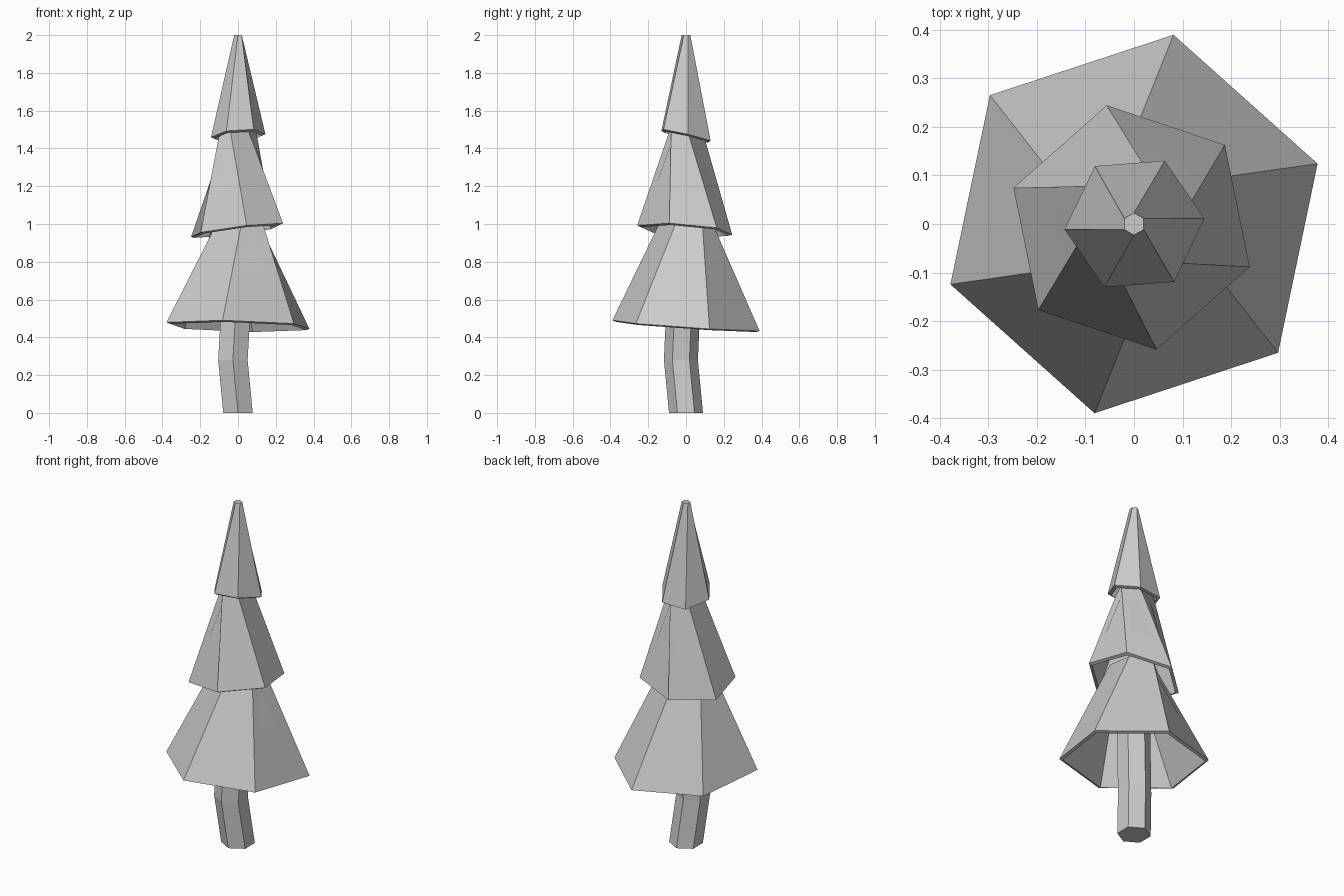
import bpy, bmesh
from math import sin, cos, radians

if "Cube" in bpy.data.objects:
    bpy.data.objects.remove(bpy.data.objects["Cube"])


def ring(r, z, angle, cx=0.0, cy=0.0, sx=0.0, sy=0.0):
    """Six points around (cx, cy); sx and sy tilt the ring's plane."""
    pts = []
    for k in range(6):
        a = radians(angle + 60 * k)
        x, y = cx + r * cos(a), cy + r * sin(a)
        pts.append((x, y, z + sx * x + sy * y))
    return pts


def loft(name, rings, flip=False):
    """Skin a stack of hexagons and cap both ends; flip picks the quad diagonal."""
    bm = bmesh.new()
    loops = [[bm.verts.new(p) for p in pts] for pts in rings]
    for lo, hi in zip(loops, loops[1:]):
        for k in range(6):
            j = (k + 1) % 6
            quad = [lo[k], lo[j], hi[j], hi[k]]
            bm.faces.new(quad[1:] + quad[:1] if flip else quad)
    bm.faces.new(loops[0][::-1])
    bm.faces.new(loops[-1])
    bmesh.ops.recalc_face_normals(bm, faces=bm.faces)
    mesh = bpy.data.meshes.new(name)
    bm.to_mesh(mesh)
    bm.free()
    obj = bpy.data.objects.new(name, mesh)
    bpy.context.collection.objects.link(obj)


def tier(name, center, r, z, angle, tilt, top):
    """Twisted, tilted hollow skirt with a thin wall; top = (radius, height, twist)."""
    cx, cy = center
    sx, sy = tilt
    tr, tz, twist = top
    wall, drop = 0.019, 0.007
    loft(name, [
        ring(max(tr - wall, 0.006), tz - 0.02, angle + twist),
        ring(r - wall, z - drop, angle, cx, cy, sx, sy),
        ring(r, z, angle, cx, cy, sx, sy),
        ring(tr, tz, angle + twist),
    ], flip=twist < 0)


# Bent trunk
loft("trunk", [
    ring(0.09, 0.0, 30),
    ring(0.09, 0.28, 30, -0.027, -0.027),
    ring(0.09, 0.70, 30, -0.003, -0.008),
])

# Three foliage tiers, each twisted and tilted its own way
tier("lower_foliage", (0, 0), 0.398, 0.462, 18.2, (-0.024, -0.068),
     (0.135, 1.02, 21))
tier("middle_foliage", (-0.005, -0.007), 0.2566, 0.968, -18.5, (0.1265, -0.072),
     (0.097, 1.49, -36))
tier("upper_foliage", (0.001, 0), 0.1445, 1.467, 4.4, (0.074, -0.235),
     (0.023, 2.0, 25.6))
